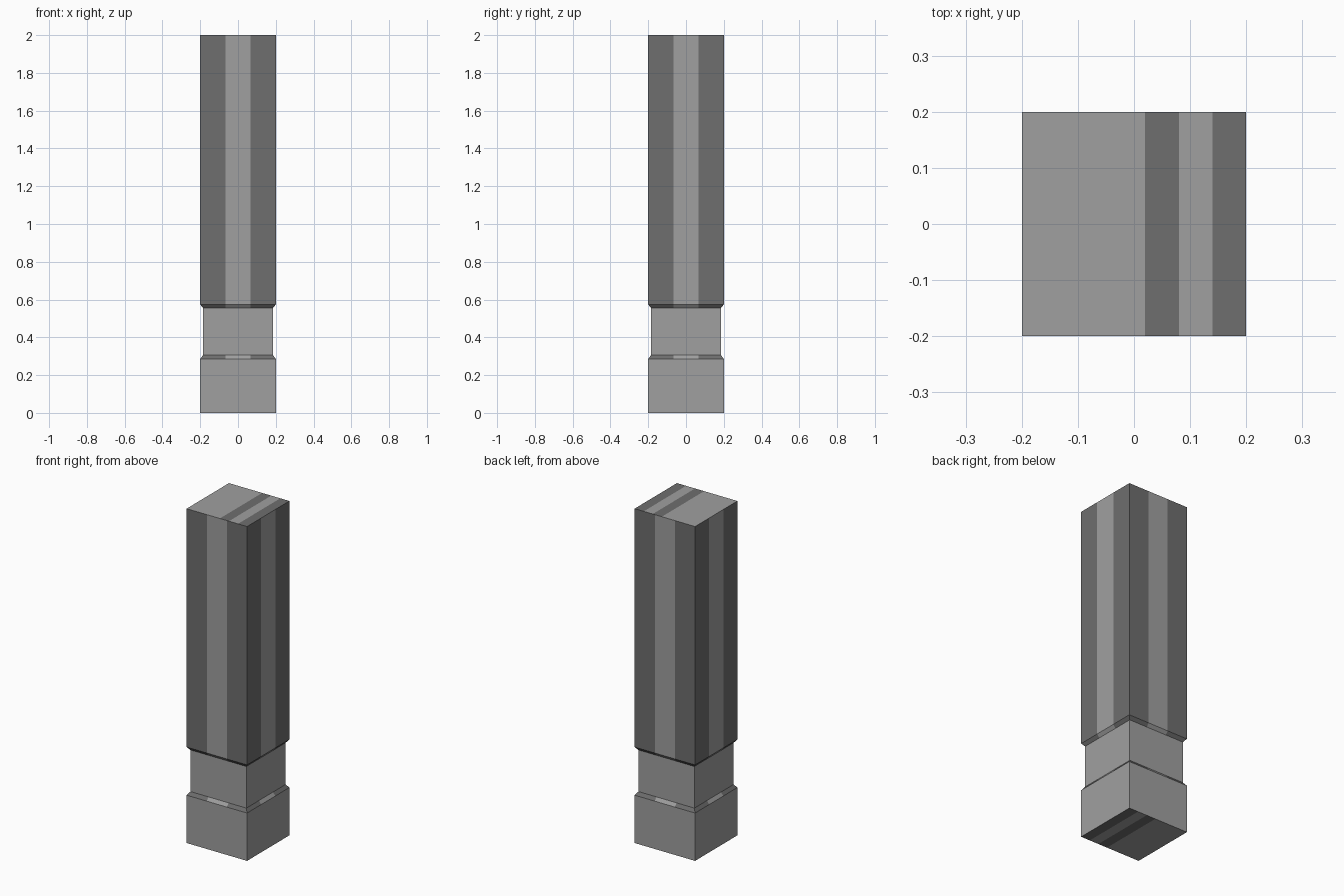
import bpy
import bmesh
from mathutils import Vector

if "Cube" in bpy.data.objects:
    bpy.data.objects.remove(bpy.data.objects["Cube"])


def make_material(name, value):
    mat = bpy.data.materials.new(name)
    mat.diffuse_color = (value, value, value, 1.0)
    mat.use_nodes = True
    mat.node_tree.nodes["Principled BSDF"].inputs["Base Color"].default_value = mat.diffuse_color
    return mat


LIGHT, DARK = 0, 1
BAND = 0.0667           # half width of the pale strip on each side
SHAFT_START = 0.555     # height where the dark-edged shaft begins

# Post profile: (half width, height) from the floor up
PROFILE = [(0.2, 0.0), (0.2, 0.286), (0.185, 0.306),
           (0.185, 0.555), (0.2, 0.574), (0.2, 2.0)]

bm = bmesh.new()

# Square rings stacked along the profile and joined into walls
rings = [[bm.verts.new((sx * w, sy * w, z))
          for sx, sy in ((-1, -1), (1, -1), (1, 1), (-1, 1))]
         for w, z in PROFILE]
for low, high in zip(rings, rings[1:]):
    for i in range(4):
        j = (i + 1) % 4
        bm.faces.new((low[i], low[j], high[j], high[i]))
bm.faces.new(rings[0][::-1])
bm.faces.new(rings[-1])
bm.normal_update()


def cut(faces_wanted, axis, offset):
    """Split the chosen faces on a plane across the given axis."""
    normal = Vector((0, 0, 0))
    normal[axis] = 1.0
    faces = [f for f in bm.faces if faces_wanted(f)]
    edges = {e for f in faces for e in f.edges}
    verts = {v for f in faces for v in f.verts}
    bmesh.ops.bisect_plane(bm, geom=faces + list(edges) + list(verts),
                           plane_co=normal * offset, plane_no=normal)
    bm.normal_update()


def is_cap(face):
    return abs(face.normal.z) > 0.95


# Strips on the end caps, then on the four sides
for x in (0.02, 0.08, 0.14):
    cut(is_cap, 0, x)
for axis in (0, 1):
    for offset in (-BAND, BAND):
        cut(lambda f: not is_cap(f) and abs(f.normal[axis]) < 0.3, axis, offset)

# Colour by direction and height
for f in bm.faces:
    c = f.calc_center_median()
    n = f.normal
    if is_cap(f):
        dark = 0.02 < c.x < 0.08 or c.x > 0.14
    else:
        across = c.y if abs(n.x) > abs(n.y) else c.x
        sloped = abs(n.z) > 0.1
        dark = (sloped or c.z > SHAFT_START) and abs(across) > BAND
    f.material_index = DARK if dark else LIGHT

mesh = bpy.data.meshes.new("square_post")
bm.to_mesh(mesh)
bm.free()
mesh.materials.append(make_material("light grey", 0.35))
mesh.materials.append(make_material("dark grey", 0.156))
post = bpy.data.objects.new("square_post", mesh)
bpy.context.collection.objects.link(post)
